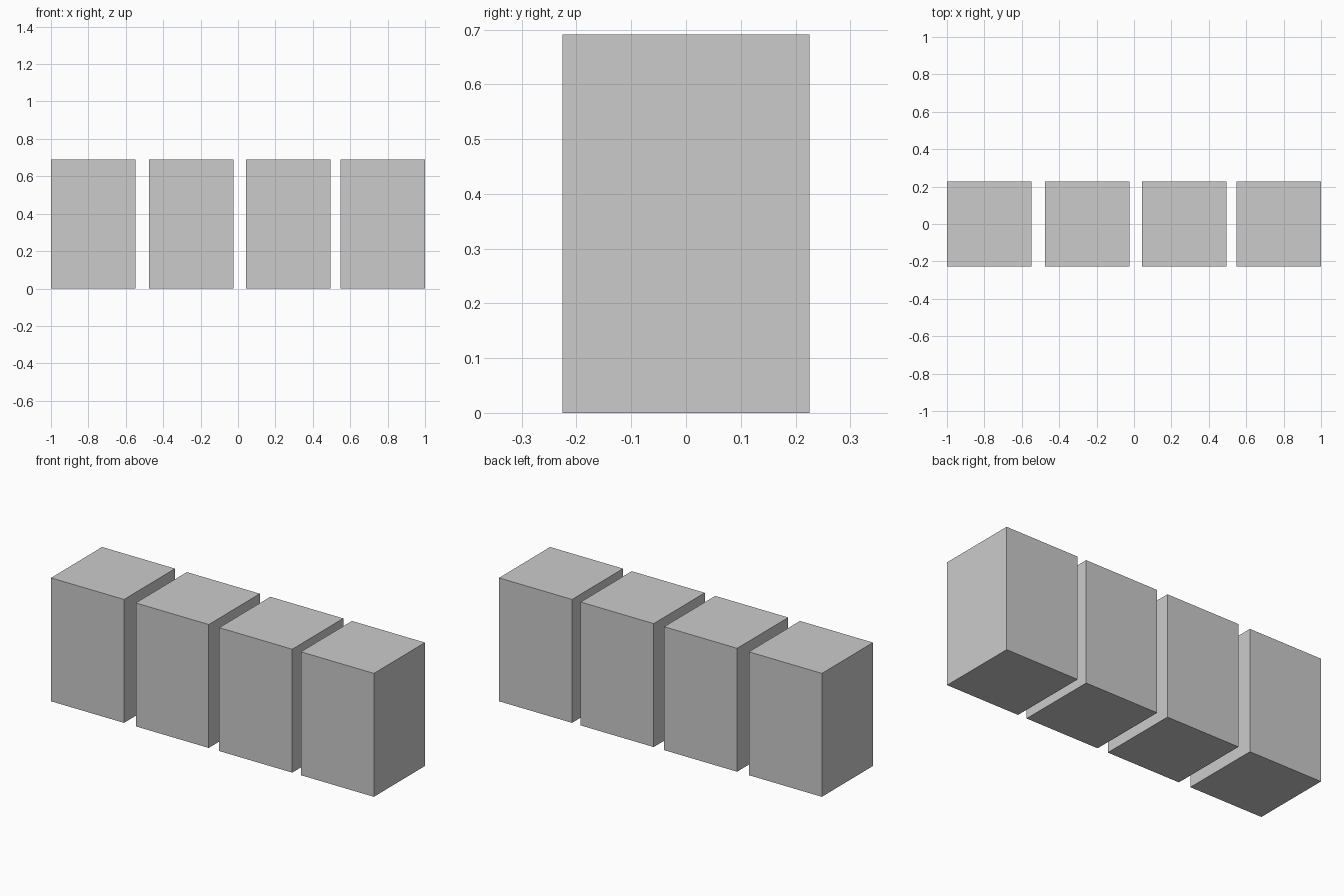
import bpy

if "Cube" in bpy.data.objects:
    bpy.data.objects.remove(bpy.data.objects["Cube"])

WIDTH, DEPTH, HEIGHT = 0.452, 0.452, 0.691


def block(name, x):
    bpy.ops.mesh.primitive_cube_add(size=1, location=(x, 0, HEIGHT / 2))
    obj = bpy.context.object
    obj.name = name
    obj.scale = (WIDTH, DEPTH, HEIGHT)
    bpy.ops.object.transform_apply(location=False, rotation=False, scale=True)
    return obj


# Row of four identical upright blocks with slightly uneven gaps
for i, x in enumerate((-0.774, -0.249, 0.268, 0.774), start=1):
    block(f"block_{i}", x)
